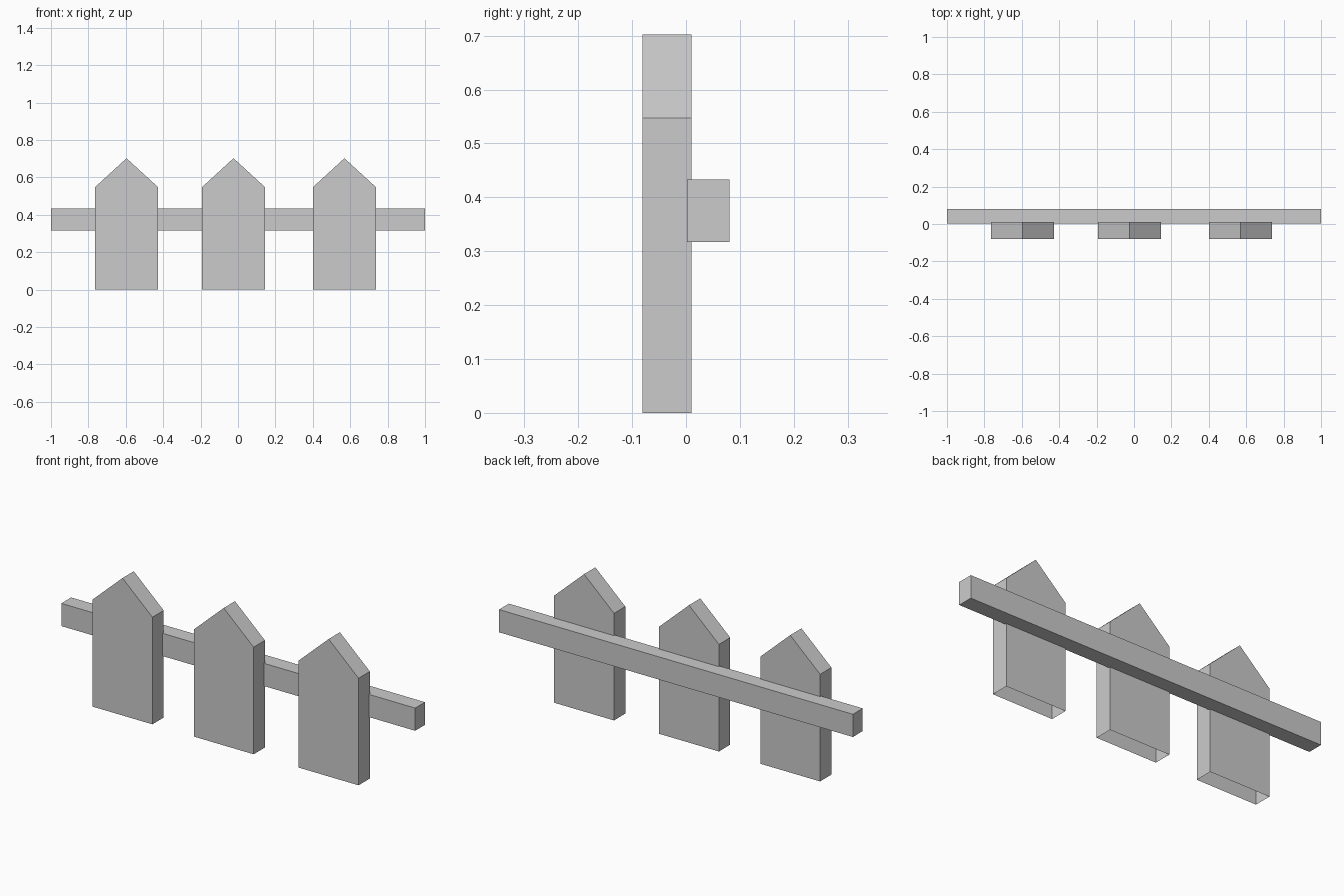
import bpy
import bmesh

default = bpy.data.objects.get("Cube")
if default:
    bpy.data.objects.remove(default, do_unlink=True)

GREY = (0.6, 0.6, 0.6, 1.0)
grey = bpy.data.materials.new("plain_grey")
grey.use_nodes = True
grey.diffuse_color = GREY
grey.node_tree.nodes["Principled BSDF"].inputs["Base Color"].default_value = GREY


def prism(name, profile, y_front, y_back, x=0.0, open_bottom=False):
    """Extrude an x-z outline from y_front to y_back."""
    bm = bmesh.new()
    face = bm.faces.new([bm.verts.new((px, y_front, pz)) for px, pz in profile])
    solid = bmesh.ops.extrude_face_region(bm, geom=[face], use_keep_orig=True)
    moved = [v for v in solid["geom"] if isinstance(v, bmesh.types.BMVert)]
    bmesh.ops.translate(bm, verts=moved, vec=(0, y_back - y_front, 0))
    bmesh.ops.recalc_face_normals(bm, faces=bm.faces)
    if open_bottom:
        under = [f for f in bm.faces if f.normal.z < -0.9]
        bmesh.ops.delete(bm, geom=under, context="FACES")
    mesh = bpy.data.meshes.new(name)
    bm.to_mesh(mesh)
    bm.free()
    mesh.materials.append(grey)
    obj = bpy.data.objects.new(name, mesh)
    obj.location.x = x
    bpy.context.collection.objects.link(obj)
    return obj


# Pointed boards, open underneath
half = 0.169
board = [(-half, 0), (half, 0), (half, 0.547), (0, 0.702), (-half, 0.547)]
for side, x in (("right", -0.596), ("middle", -0.024), ("left", 0.569)):
    prism(side + "_picket", board, -0.081, 0.01, x, open_bottom=True)

# Long rail behind the boards
rail = [(-1, 0.317), (1, 0.317), (1, 0.433), (-1, 0.433)]
prism("back_rail", rail, 0.002, 0.081)
